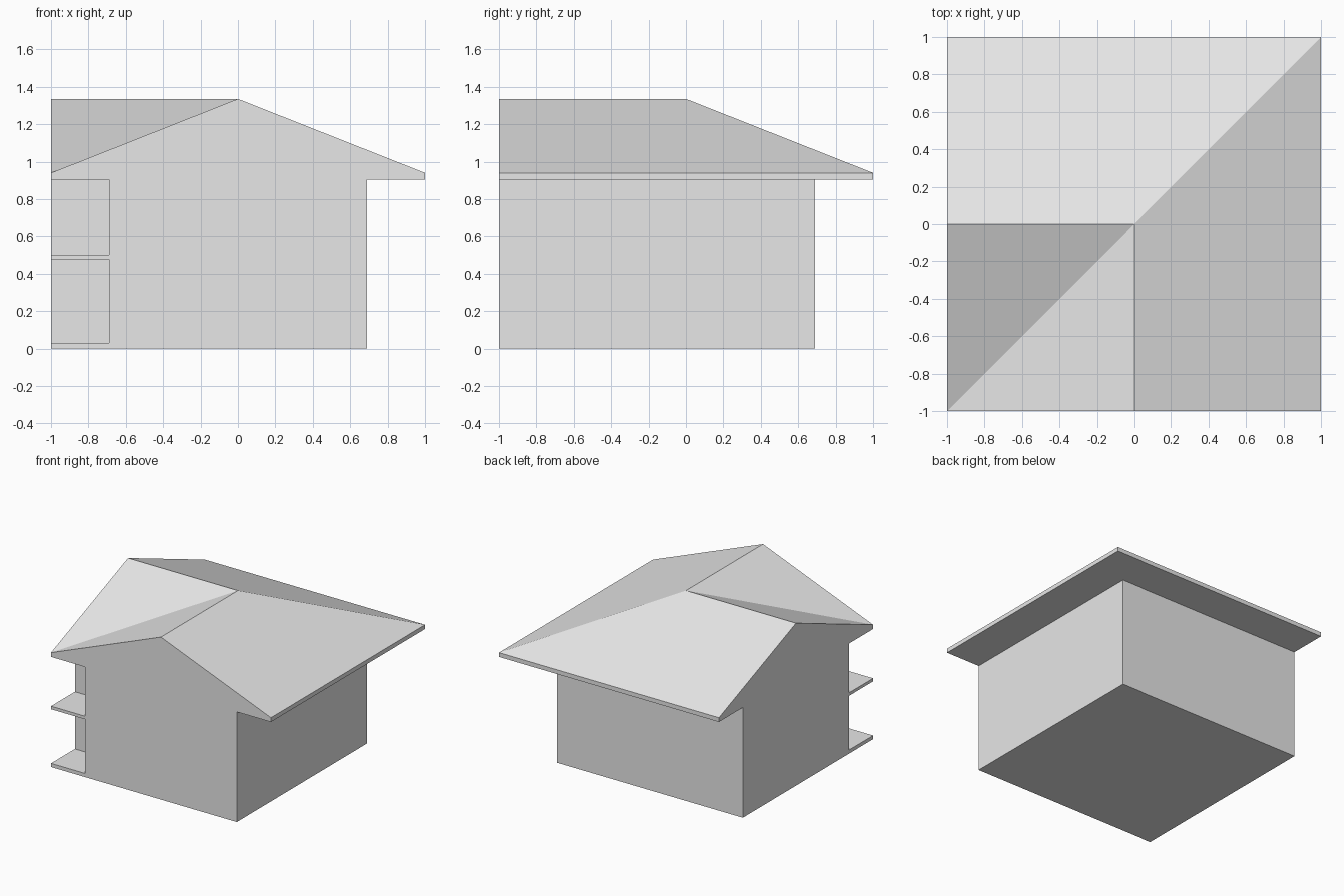
import bpy, bmesh

old = bpy.data.objects.get("Cube")
if old:
    bpy.data.objects.remove(old, do_unlink=True)

WALL = 0.69      # outer wall line, also the depth of the balcony corner
SOFFIT = 0.905   # underside of the roof
EAVE = 0.94
RIDGE = 1.335

# Single plain material
plaster = bpy.data.materials.new("light_grey")
plaster.use_nodes = True
grey = (0.8, 0.8, 0.8, 1)
plaster.diffuse_color = grey
plaster.node_tree.nodes["Principled BSDF"].inputs["Base Color"].default_value = grey


def make_object(name, bm):
    bmesh.ops.recalc_face_normals(bm, faces=bm.faces)
    mesh = bpy.data.meshes.new(name)
    bm.to_mesh(mesh)
    bm.free()
    mesh.materials.append(plaster)
    obj = bpy.data.objects.new(name, mesh)
    bpy.context.collection.objects.link(obj)
    return obj


def prism(name, outline, low, high):
    """Extrude a flat outline between two heights."""
    bm = bmesh.new()
    base = bm.faces.new([bm.verts.new((x, y, low)) for x, y in outline])
    top = bmesh.ops.extrude_face_region(bm, geom=[base], use_keep_orig=True)["geom"]
    for v in top:
        if isinstance(v, bmesh.types.BMVert):
            v.co.z = high
    return make_object(name, bm)


# Walls: L-shaped footprint that leaves the balcony corner open
prism("walls", [(-WALL, -1), (WALL, -1), (WALL, WALL), (-1, WALL),
                (-1, -WALL), (-WALL, -WALL)], 0, SOFFIT)

# Balcony floors in the open corner
corner = [(-1, -1), (-WALL, -1), (-WALL, -WALL), (-1, -WALL)]
for name, low, high in (("lower_balcony", 0, 0.03), ("upper_balcony", 0.475, 0.50)):
    prism(name, corner, low, high)


# Roof: two ridges meeting at the centre, with an outer hip and an inner valley
def roof_height(x, y):
    drop = max(x, y) if max(x, y) > 0 else min(abs(x), abs(y))
    return RIDGE - (RIDGE - EAVE) * drop


bm = bmesh.new()
steps = (-1, 0, 1)
grid = {(x, y): bm.verts.new((x, y, roof_height(x, y))) for x in steps for y in steps}
for x in steps[:2]:
    for y in steps[:2]:
        a, b = grid[x, y], grid[x + 1, y + 1]
        bm.faces.new((a, grid[x + 1, y], b))
        bm.faces.new((a, b, grid[x, y + 1]))
under = bmesh.ops.extrude_face_region(bm, geom=bm.faces[:], use_keep_orig=True)["geom"]
for v in under:
    if isinstance(v, bmesh.types.BMVert):
        v.co.z = SOFFIT
make_object("roof", bm)
